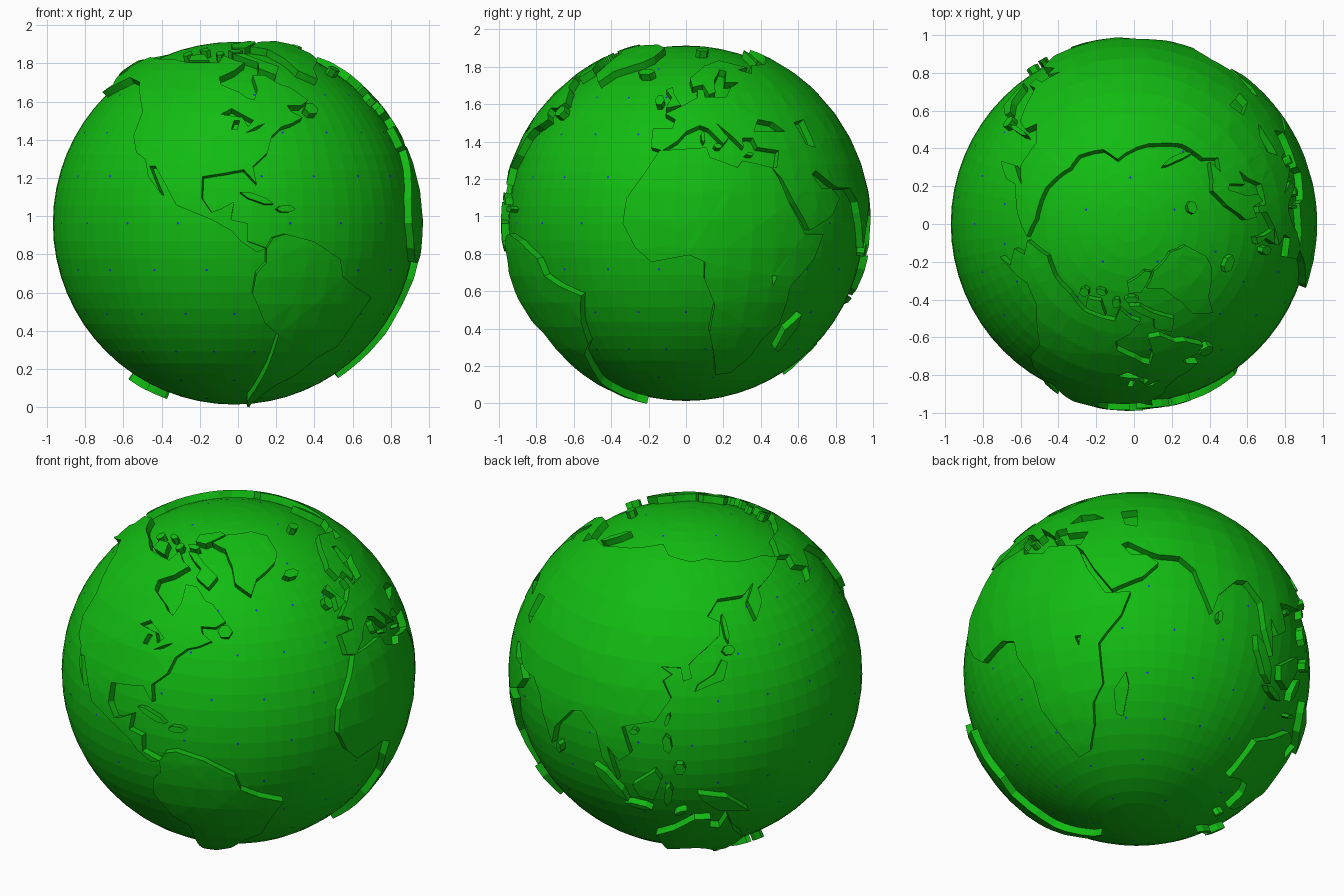
import bpy
import bmesh
from math import sin, cos, pi, radians
from mathutils import Vector, Matrix

old = bpy.data.objects.get("Cube")
if old:
    bpy.data.objects.remove(old, do_unlink=True)

CENTRE = Vector((-0.02, 0.0, 0.963))
SEA = 0.95       # radius of the ball
LAND = 0.99      # radius of the raised land
ROOT = 0.93      # land walls end inside the ball
STEP = 8         # land facet size in degrees


def material(name, colour):
    mat = bpy.data.materials.new(name)
    mat.use_nodes = True
    mat.diffuse_color = colour
    mat.node_tree.nodes["Principled BSDF"].inputs["Base Color"].default_value = colour
    return mat


GREEN = material("leaf green", (0.006, 0.5, 0.006, 1))
BLUE = material("ocean blue", (0.02, 0.03, 0.8, 1))


def finish(name, bm, mat):
    """Turn a bmesh into a named object with one material."""
    mesh = bpy.data.meshes.new(name)
    bm.to_mesh(mesh)
    bm.free()
    mesh.materials.append(mat)
    obj = bpy.data.objects.new(name, mesh)
    bpy.context.collection.objects.link(obj)
    return obj


def direction(turn, rise):
    """Unit vector for a heading and an elevation in degrees."""
    a, b = radians(turn), radians(rise)
    return Vector((cos(a) * cos(b), sin(a) * cos(b), sin(b)))


def on_globe(lon, lat, radius):
    """Wrap a map position onto the ball; the map is slightly stretched."""
    return CENTRE + direction(lon - 3, 1.1 * lat - 16.5) * radius


def land(name, outline, holes=()):
    """Raise a flat map outline into a plate that follows the ball."""
    bm = bmesh.new()
    edges = []
    for loop in (outline, *holes):
        verts = [bm.verts.new((x, y, 0)) for x, y in loop]
        edges += [bm.edges.new((v, verts[i - 1])) for i, v in enumerate(verts)]
    bmesh.ops.triangle_fill(bm, edges=edges, use_beauty=True, normal=(0, 0, 1))
    # cut the flat sheet so that it can bend
    for axis in (0, 1):
        values = [v.co[axis] for v in bm.verts]
        normal = (1 - axis, axis, 0)
        cut = (min(values) // STEP + 1) * STEP
        while cut < max(values):
            geom = bm.verts[:] + bm.edges[:] + bm.faces[:]
            bmesh.ops.bisect_plane(bm, geom=geom, dist=0.01,
                                   plane_co=(cut, cut, 0), plane_no=normal)
            cut += STEP
    # drop the coast walls
    rim = [e for e in bm.edges if len(e.link_faces) == 1]
    ret = bmesh.ops.extrude_edge_only(bm, edges=rim)
    low = {v for v in ret["geom"] if isinstance(v, bmesh.types.BMVert)}
    for v in bm.verts:
        v.co = on_globe(v.co.x, v.co.y, ROOT if v in low else LAND)
    bmesh.ops.recalc_face_normals(bm, faces=bm.faces[:])
    bmesh.ops.triangulate(bm, faces=bm.faces[:])
    return finish(name, bm, GREEN)


def islet(name, lon, lat, length, width, tilt=0):
    """Small island: a six-sided lozenge, tilted anticlockwise."""
    t = radians(tilt)
    ring = []
    for i in range(6):
        u, v = cos(i * pi / 3) * length / 2, sin(i * pi / 3) * width / 2
        ring.append((lon + u * cos(t) - v * sin(t), lat + u * sin(t) + v * cos(t)))
    return land(name, ring)


# ball
ball = bmesh.new()
bmesh.ops.create_uvsphere(ball, u_segments=64, v_segments=32, radius=SEA,
                          matrix=Matrix.Translation(CENTRE))
finish("globe_ball", ball, GREEN)

# tiny blue specks in staggered rings
specks = bmesh.new()
for row in range(-5, 6):
    count = {4: 10, 5: 5}.get(abs(row), 20)
    for i in range(count):
        d = direction((i + row % 2 / 2) * 360 / count - 90, row * 15)
        spin = d.to_track_quat("Z", "Y").to_matrix().to_4x4()
        bmesh.ops.create_circle(specks, cap_ends=True, segments=6, radius=0.007,
                                matrix=Matrix.Translation(CENTRE + d * (SEA + 0.001)) @ spin)
finish("ocean_specks", specks, BLUE)

# continents
land("north_america", [
    (-168, 66), (-156, 71), (-141, 70), (-128, 70), (-115, 68), (-96, 68),
    (-94, 72), (-86, 69), (-81, 68), (-87, 64), (-94, 61), (-93, 58), (-85, 55),
    (-82, 53), (-79, 52), (-77, 56), (-78, 62), (-72, 62), (-66, 58), (-62, 57),
    (-56, 52), (-60, 50), (-66, 50), (-65, 48), (-61, 46), (-66, 44), (-70, 43),
    (-74, 40), (-76, 35), (-81, 31), (-80, 26), (-82, 28), (-84, 30), (-90, 29),
    (-97, 28), (-97, 22), (-94, 18), (-91, 19), (-87, 21), (-88, 16), (-83, 15),
    (-83, 10), (-77, 8), (-80, 7), (-85, 10), (-88, 13), (-94, 16), (-105, 20),
    (-109, 26), (-113, 31), (-115, 31), (-110, 23), (-115, 28), (-117, 33),
    (-121, 35), (-124, 40), (-124, 48), (-130, 54), (-136, 59), (-147, 61),
    (-152, 59), (-163, 55), (-158, 58), (-165, 61), (-161, 64)],
    holes=[[(-92, 47), (-88, 49), (-84, 47), (-80, 45), (-82, 43), (-84, 46)],
           [(-88, 42), (-86, 42), (-85, 45), (-87, 45)],
           [(-83, 41), (-79, 43), (-76, 44), (-79, 42)]])
land("south_america", [
    (-77, 8), (-75, 11), (-71, 12), (-62, 10), (-52, 5), (-50, 0), (-44, -3),
    (-35, -6), (-39, -14), (-41, -22), (-48, -26), (-54, -34), (-62, -39),
    (-65, -43), (-67, -48), (-69, -52), (-66, -55), (-71, -54), (-75, -49),
    (-73, -40), (-71, -30), (-70, -18), (-76, -14), (-81, -5), (-80, 1), (-77, 4)])
land("africa", [
    (-6, 36), (10, 37), (11, 34), (20, 31), (22, 33), (32, 31), (34, 28),
    (37, 21), (43, 12), (51, 12), (48, 5), (40, -3), (40, -15), (35, -20),
    (33, -27), (27, -34), (19, -35), (12, -18), (13, -9), (9, -1), (9, 4),
    (4, 6), (-8, 4), (-13, 8), (-17, 15), (-16, 22), (-10, 30)],
    holes=[[(32, 0), (34, 0), (33, -3)]])
land("europe_and_near_east", [
    (-9, 43), (-2, 43), (-1, 46), (-5, 48), (2, 51), (8, 54), (8, 57), (11, 57),
    (11, 54), (20, 54), (24, 58), (29, 60), (22, 60), (25, 65), (22, 66),
    (17, 61), (16, 56), (13, 55), (11, 59), (6, 58), (5, 62), (14, 68), (25, 71),
    (41, 67), (33, 66), (40, 64), (45, 68), (60, 69), (60, 25), (57, 26),
    (50, 30), (48, 29), (51, 25), (56, 25), (60, 22), (55, 17), (45, 13),
    (39, 21), (35, 28), (32, 31), (34, 31), (36, 36), (28, 37), (27, 40), (23, 40),
    (23, 37), (20, 40), (14, 45), (18, 40), (16, 38), (11, 43), (8, 44), (3, 42),
    (0, 39), (-5, 36), (-9, 37)],
    holes=[[(28, 42), (31, 46), (37, 45), (41, 42), (33, 42)],
           [(47, 45), (53, 46), (53, 37), (49, 38)]])
land("asia", [
    (60, 25), (60, 69), (73, 72), (80, 73), (104, 78), (113, 74), (130, 72),
    (140, 73), (160, 70), (180, 69), (190, 66), (178, 63), (164, 60), (163, 56),
    (157, 51), (156, 57), (163, 62), (155, 59), (142, 59), (136, 54), (141, 52),
    (140, 48), (132, 43), (128, 40), (129, 36), (126, 35), (125, 39), (118, 39),
    (122, 37), (119, 35), (122, 30), (117, 23), (109, 21), (106, 20), (109, 12),
    (105, 9), (101, 13), (104, 2), (99, 9), (97, 17), (91, 22), (87, 21), (80, 14),
    (78, 8), (73, 18), (72, 21), (67, 25)])
land("australia", [
    (114, -22), (122, -18), (130, -12), (136, -12), (136, -16), (140, -17),
    (142, -11), (146, -19), (153, -26), (150, -37), (144, -39), (138, -34),
    (132, -32), (124, -33), (116, -35)])
land("greenland", [
    (-73, 78), (-60, 82), (-32, 83), (-18, 80), (-20, 73), (-25, 70), (-40, 65),
    (-44, 60), (-52, 64), (-54, 70), (-60, 76)])

# larger islands
land("baffin_island", [(-88, 73), (-80, 73), (-62, 66), (-66, 62), (-74, 65), (-73, 68)])
land("ellesmere_island", [(-90, 80), (-70, 83), (-63, 82), (-78, 77), (-88, 77)])
land("victoria_island", [(-117, 72), (-108, 73), (-102, 69), (-115, 69)])
land("great_britain", [(-5, 50), (1, 51), (-2, 55), (-3, 58), (-6, 57), (-3, 54)])
land("new_guinea", [(131, -1), (141, -3), (150, -10), (143, -9), (138, -8), (133, -4)])
land("japan", [(130, 32), (136, 34), (140, 35), (142, 40), (140, 41), (137, 37), (131, 34)])
land("madagascar", [(44, -17), (49, -12), (50, -16), (47, -25), (44, -24)])
land("borneo", [(109, 1), (117, 7), (119, 4), (116, -4), (111, -3)])

# small islands
islet("banks_island", -121, 73, 7, 3)
islet("melville_island", -110, 75.5, 9, 2)
islet("devon_island", -86, 75, 11, 2)
islet("somerset_island", -97, 73.5, 6, 3)
islet("iceland", -19, 65, 10, 3)
islet("ireland", -8, 53, 4, 4)
islet("newfoundland", -56, 49, 6, 4)
islet("cuba", -80, 22, 11, 2, -18)
islet("hispaniola", -71, 19, 6, 2)
islet("svalbard", 18, 78.5, 12, 3)
islet("novaya_zemlya", 58, 73.5, 15, 3, 35)
islet("sakhalin", 143, 50, 9, 2, 95)
islet("hokkaido", 143, 43.5, 5, 3)
islet("taiwan", 121, 23.5, 4, 1.5, 70)
islet("hainan", 110, 19, 3, 2)
islet("sri_lanka", 81, 7.5, 4, 2, 90)
islet("sumatra", 101, 0, 16, 4, -47)
islet("java", 110, -7.5, 10, 2, -8)
islet("timor", 125, -9, 5, 1.5, 25)
islet("sulawesi", 121, -2, 8, 3, 80)
islet("luzon", 121, 16, 6, 3, 100)
islet("mindanao", 125, 8, 4, 4)
islet("tasmania", 147, -42, 4, 3)
islet("north_new_zealand", 176, -38.5, 8, 4, -50)
islet("south_new_zealand", 171, -44, 9, 3, 45)
islet("sicily", 14, 37.5, 3, 1.5)
islet("sardinia", 9, 40.5, 4, 1.5, 90)
islet("crete", 25, 35, 3, 1)
